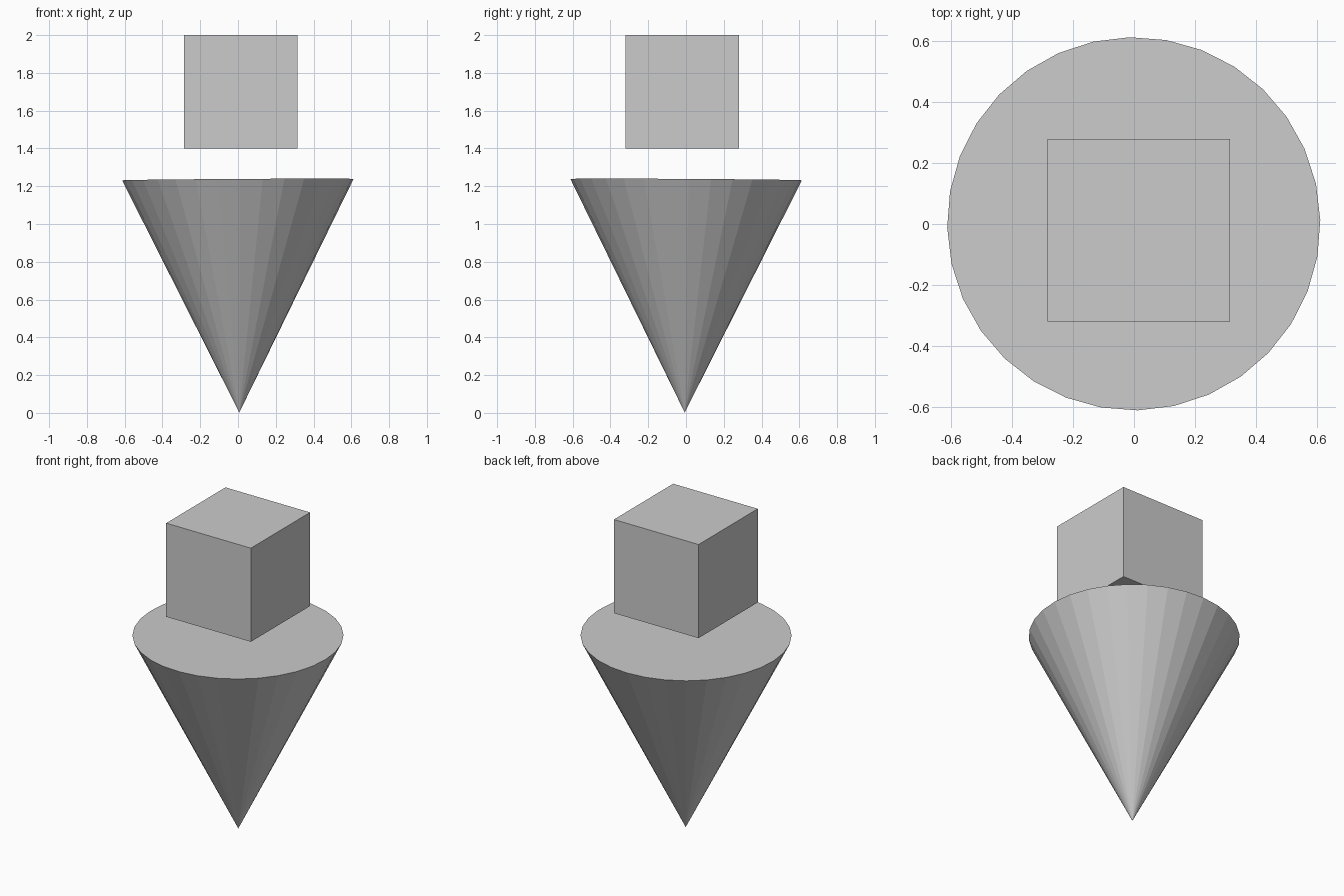
import bpy
from math import radians

if "Cube" in bpy.data.objects:
    bpy.data.objects.remove(bpy.data.objects["Cube"])

# Floating cube above the cone
bpy.ops.mesh.primitive_cube_add(size=0.6, location=(0.015, -0.02, 1.7))
cube = bpy.context.object
cube.name = "floating_cube"
cube.dimensions = (0.6, 0.6, 0.6)

# Upside-down capped cone, tilted very slightly
bpy.ops.mesh.primitive_cone_add(
    vertices=32, radius1=0.0, radius2=0.613, depth=1.233,
    location=(0.003, -0.003, 0.6185),
    rotation=(radians(-0.35), radians(-0.35), radians(1.2)))
cone = bpy.context.object
cone.name = "inverted_cone"
